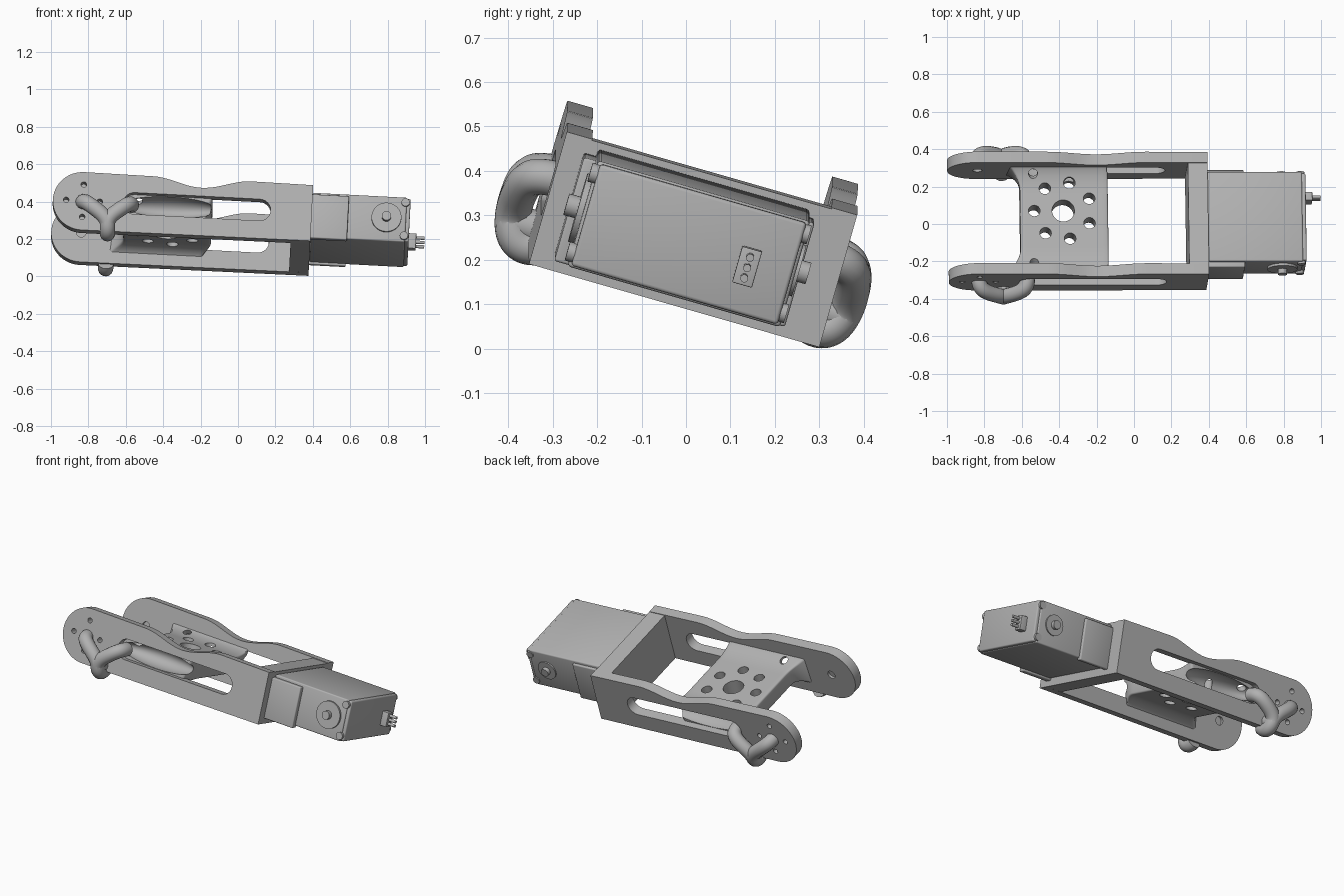
import bpy, bmesh, math
from mathutils import Matrix, Vector, Euler

if "Cube" in bpy.data.objects:
    bpy.data.objects.remove(bpy.data.objects["Cube"])

# Whole assembly leans in two directions
LEAN = Matrix.Translation((0, 0.0165, 0.268)) @ Euler((math.radians(-16), math.radians(3), 0)).to_matrix().to_4x4()

grey = bpy.data.materials.new("plain grey")
grey.use_nodes = True
grey.diffuse_color = (0.44, 0.44, 0.44, 1)
grey.node_tree.nodes["Principled BSDF"].inputs["Base Color"].default_value = (0.44, 0.44, 0.44, 1)


def make(name, bm):
    me = bpy.data.meshes.new(name)
    bmesh.ops.recalc_face_normals(bm, faces=bm.faces)
    bm.to_mesh(me)
    bm.free()
    ob = bpy.data.objects.new(name, me)
    bpy.context.scene.collection.objects.link(ob)
    me.materials.append(grey)
    return ob


def box(name, lo, hi, bevel=0.0):
    bm = bmesh.new()
    lo, hi = Vector(lo), Vector(hi)
    size = hi - lo
    bmesh.ops.create_cube(bm, size=1, matrix=Matrix.Translation((lo + hi) / 2) @ Matrix.Diagonal((*size, 1)))
    if bevel:
        bmesh.ops.bevel(bm, geom=bm.edges[:], offset=bevel, segments=3, profile=0.5, affect='EDGES')
    return make(name, bm)


def rod(name, a, b, radius, sides=24):
    a, b = Vector(a), Vector(b)
    bm = bmesh.new()
    turn = (b - a).to_track_quat('Z', 'Y').to_matrix().to_4x4()
    bmesh.ops.create_cone(bm, cap_ends=True, segments=sides, radius1=radius, radius2=radius,
                          depth=(b - a).length, matrix=Matrix.Translation((a + b) / 2) @ turn)
    return make(name, bm)


def ellipsoid(name, centre, radii):
    bm = bmesh.new()
    bmesh.ops.create_uvsphere(bm, u_segments=40, v_segments=24, radius=1,
                              matrix=Matrix.Translation(centre) @ Matrix.Diagonal((*radii, 1)))
    return make(name, bm)


def slab(name, outline, v0, v1):
    """Extrude an (x, z) outline along y."""
    bm = bmesh.new()
    face = bm.faces.new([bm.verts.new((x, v0, z)) for x, z in outline])
    top = bmesh.ops.extrude_face_region(bm, geom=[face])
    bmesh.ops.translate(bm, vec=(0, v1 - v0, 0), verts=[g for g in top["geom"] if isinstance(g, bmesh.types.BMVert)])
    return make(name, bm)


def arc(cx, cz, r, start, end, n):
    return [(cx + r * math.cos(math.radians(start + (end - start) * i / n)),
             cz + r * math.sin(math.radians(start + (end - start) * i / n))) for i in range(n + 1)]


def bake(ob):
    """Turn modifiers or curve into plain mesh."""
    bpy.context.view_layer.update()
    me = bpy.data.meshes.new_from_object(ob.evaluated_get(bpy.context.evaluated_depsgraph_get()))
    name = ob.name
    bpy.data.objects.remove(ob)
    new = bpy.data.objects.new(name, me)
    bpy.context.scene.collection.objects.link(new)
    me.materials.clear()
    me.materials.append(grey)
    return new


def cut(ob, cutters):
    for c in cutters:
        c.hide_render = True
        mod = ob.modifiers.new("cut", 'BOOLEAN')
        mod.operation = 'DIFFERENCE'
        mod.solver = 'EXACT'
        mod.object = c
    ob = bake(ob)
    for c in cutters:
        bpy.data.objects.remove(c)
    return ob


def curl(v, flat, base, rise):
    """Height of a web face, and how far (0 to 1) it is into its curl."""
    d = max(0.0, (abs(v) - flat) / (0.30 - flat))
    return base + rise * (1 - math.sqrt(max(0.0, 1 - d * d))), min(d, 1.0)


# Arm outline: round end, dipped top edge, square end
DISC = -0.835
outline = arc(DISC, -0.002, 0.161, 90, 270, 32) + [(0.39, -0.157), (0.39, 0.153)]
for i in range(21):
    x = 0.06 - 0.53 * i / 20
    outline.append((x, 0.156 - 0.025 * (1 - math.cos(2 * math.pi * i / 20))))
slot = arc(0.11, 0, 0.06, -90, 90, 12) + arc(-0.56, 0, 0.06, 90, 270, 12)

for side, label, ear_in, ear_out in ((-1, "right", 0.25, 0.29), (1, "left", 0.22, 0.25)):
    # Side arm with long slot, ring of blind screw holes and inner pivot hole
    arm = slab(label + "_arm", outline, side * 0.28, side * 0.34)
    cutters = [slab("slot_cutter", slot, side * 0.2, side * 0.4)]
    for a in range(4):
        x = DISC + 0.09 * math.cos(a * math.pi / 2)
        z = 0.09 * math.sin(a * math.pi / 2)
        cutters.append(rod("hole_cutter", (x, side * 0.295, z), (x, side * 0.4, z), 0.015, 16))
    cutters.append(rod("pivot_cutter", (DISC, side * 0.2, 0), (DISC, side * 0.295, 0), 0.025))
    cut(arm, cutters)

    # Forked hook: two prongs that meet furthest out and run down to the lower edge
    curve = bpy.data.curves.new(label + "_hook", 'CURVE')
    curve.dimensions = '3D'
    curve.bevel_depth = 0.041
    curve.bevel_resolution = 5
    curve.use_fill_caps = True
    for start, mid in ((-0.835, -0.80), (-0.575, -0.61)):
        path = [(start, 0.315, -0.005), (start, 0.355, -0.005), (mid, 0.388, -0.03),
                (-0.70, 0.393, -0.105), (-0.695, 0.375, -0.165), (-0.695, 0.33, -0.18), (-0.695, 0.30, -0.16)]
        sp = curve.splines.new('NURBS')
        sp.points.add(len(path) - 1)
        for p, (x, y, z) in zip(sp.points, path):
            p.co = (x, side * y, z, 1)
        sp.order_u = 3
        sp.use_endpoint_u = True
        sp.resolution_u = 8
    hook = bpy.data.objects.new(label + "_hook", curve)
    bpy.context.scene.collection.objects.link(hook)
    bake(hook)
    rod(label + "_hook_root", (-0.697, side * 0.31, -0.13), (-0.697, side * 0.38, -0.13), 0.04)

    # Ear that grips the motor
    box(label + "_ear", (0.38, side * ear_in, -0.125), (0.585, side * ear_out, 0.118), 0.006)

# Thick cross web: both faces curl and flare into the arms
bm = bmesh.new()
rows = []
NV, NU = 60, 16
for j in range(NV + 1):
    v = -0.30 + 0.60 * j / NV
    top, dt = curl(v, 0.15, 0.04, 0.06)
    low, dl = curl(v, 0.19, -0.06, -0.09)
    ring = []
    for i in range(NU + 1):
        lo, hi = -0.61 - 0.07 * dt ** 2, -0.14
        ring.append(bm.verts.new((lo + (hi - lo) * i / NU, v, top)))
    for i in range(NU, -1, -1):
        lo, hi = -0.61 - 0.10 * dl ** 2, -0.14 - 0.06 * dl ** 2
        ring.append(bm.verts.new((lo + (hi - lo) * i / NU, v, low)))
    rows.append(ring)
for a, b in zip(rows, rows[1:]):
    for i in range(len(a)):
        k = (i + 1) % len(a)
        bm.faces.new((a[i], a[k], b[k], b[i]))
bm.faces.new(rows[0])
bm.faces.new(rows[-1])
web = make("cross_web", bm)
soft = web.modifiers.new("soft edge", 'BEVEL')
soft.width = 0.014
soft.segments = 3
soft.angle_limit = math.radians(50)
web = bake(web)

# Web cut-outs: hole ring, corner holes and scooped pockets behind the slots
HX, HY = -0.38, 0.045
cutters = [rod("centre_cutter", (HX, HY, -0.2), (HX, HY, 0.1), 0.06, 32)]
for k in range(7):
    a = math.pi + k * 2 * math.pi / 7
    x, y = HX + 0.155 * math.cos(a), HY + 0.158 * math.sin(a)
    cutters.append(rod("hole_cutter", (x, y, -0.2), (x, y, 0.1), 0.031))
for s in (-1, 1):
    cutters.append(ellipsoid("pocket_cutter", (-0.37, s * 0.30, 0), (0.25, 0.085, 0.058)))
    cutters.append(rod("corner_cutter", (-0.54, s * 0.21, 0.10), (-0.54, s * 0.285, 0.01), 0.024))
cut(web, cutters)

# End plate joining the arms
box("end_plate", (0.285, -0.285, -0.157), (0.39, 0.285, 0.15))

# Motor body with thin rear cap
box("motor_body", (0.39, -0.262, -0.113), (0.895, 0.235, 0.135), 0.008)
box("motor_cap", (0.885, -0.255, -0.108), (0.915, 0.228, 0.13), 0.008)

# Output horn and opposite idler
HORN = 0.79
rod("horn_disc", (HORN, -0.255, 0.016), (HORN, -0.275, 0.016), 0.08, 40)
rod("horn_boss", (HORN, -0.27, 0.016), (HORN, -0.302, 0.016), 0.025)
rod("idler_disc", (HORN, 0.22, 0.016), (HORN, 0.243, 0.016), 0.06, 40)
rod("idler_boss", (HORN, 0.24, 0.016), (HORN, 0.265, 0.016), 0.025)

# Corner screws of the motor
for z in (-0.08, 0.105):
    for y0, y1, label in ((-0.25, -0.272, "right"), (0.225, 0.241, "left")):
        rod(label + "_motor_screw", (0.888, y0, z), (0.888, y1, z), 0.022, 16)

# Cable socket with three pins
box("socket", (0.90, 0.103, -0.042), (0.955, 0.149, 0.042), 0.003)
for z in (-0.024, 0, 0.024):
    rod("socket_pin", (0.945, 0.126, z), (1.0, 0.126, z), 0.009, 12)

# Lean every part and smooth the round ones
bpy.ops.object.select_all(action='DESELECT')
parts = [o for o in bpy.context.scene.objects if o.type == 'MESH' and grey.name in o.data.materials]
for ob in parts:
    ob.data.transform(LEAN)
    ob.select_set(True)
bpy.context.view_layer.objects.active = parts[0]
bpy.ops.object.shade_smooth_by_angle(angle=math.radians(35))
